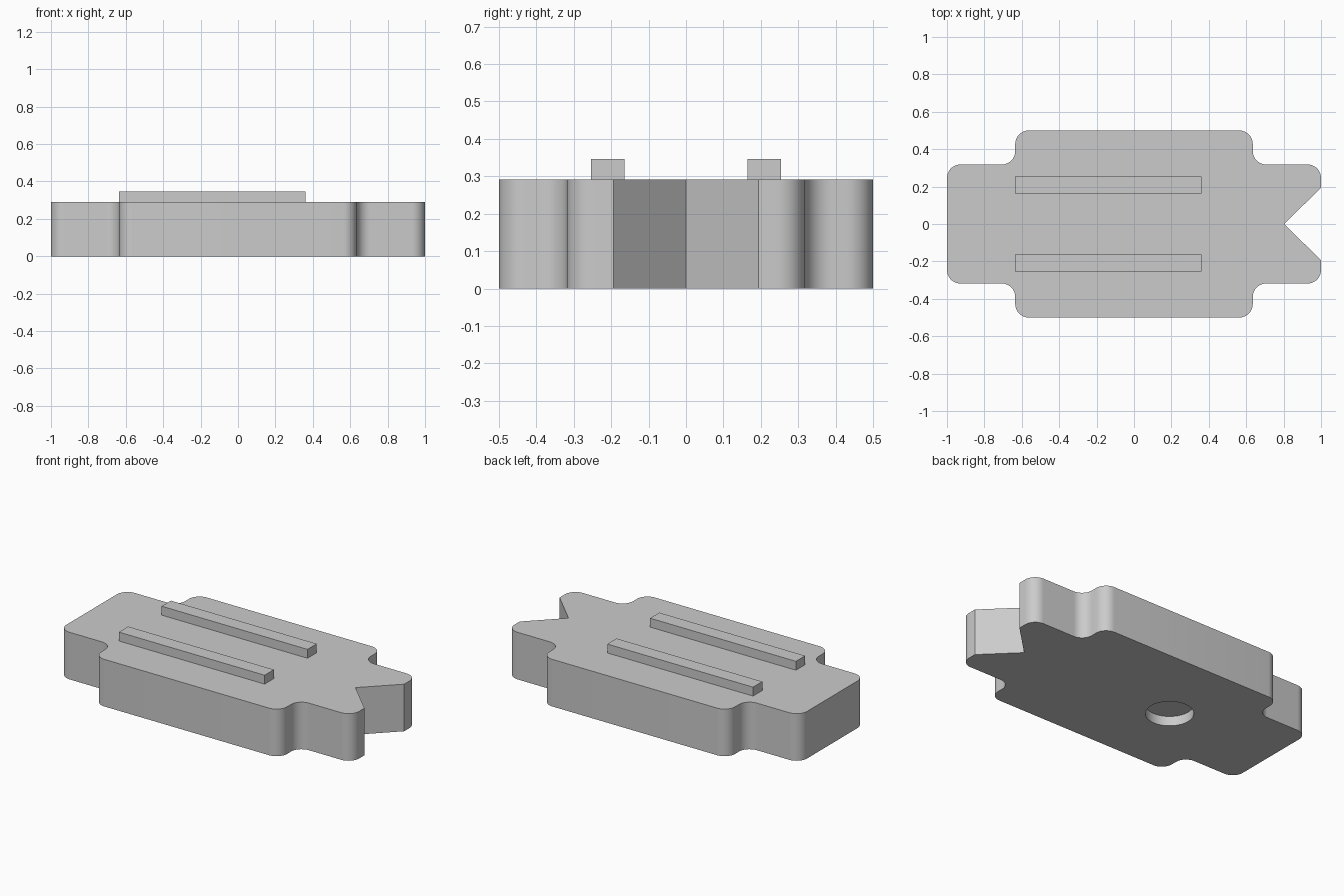
import bpy
import bmesh

# Remove the default object
if "Cube" in bpy.data.objects:
    bpy.data.objects.remove(bpy.data.objects["Cube"], do_unlink=True)

BODY_TOP = 0.291
RAIL_TOP = 0.346
FILLET = 0.072

grey = bpy.data.materials.new("light_grey")
grey.use_nodes = True
grey.diffuse_color = (0.6, 0.6, 0.6, 1)
grey.node_tree.nodes["Principled BSDF"].inputs["Base Color"].default_value = grey.diffuse_color


def add_object(name, bm):
    bmesh.ops.recalc_face_normals(bm, faces=bm.faces)
    mesh = bpy.data.meshes.new(name)
    bm.to_mesh(mesh)
    bm.free()
    mesh.materials.append(grey)
    obj = bpy.data.objects.new(name, mesh)
    bpy.context.collection.objects.link(obj)
    return obj


def prism(outline, bottom, top):
    """Extrude a flat outline upward between two heights."""
    bm = bmesh.new()
    base = bm.faces.new([bm.verts.new((x, y, bottom)) for x, y in outline])
    side = bmesh.ops.extrude_face_region(bm, geom=[base], use_keep_orig=True)["geom"]
    raised = [v for v in side if isinstance(v, bmesh.types.BMVert)]
    bmesh.ops.translate(bm, verts=raised, vec=(0, 0, top - bottom))
    return bm


# Body: stepped slab with a V notch in one end, mirrored across y
half = [(1, 0.194), (1, 0.318), (0.635, 0.318), (0.635, 0.5),
        (-0.635, 0.5), (-0.635, 0.318), (-1, 0.318)]
outline = [(0.803, 0)] + half + [(x, -y) for x, y in reversed(half)]
bm = prism(outline, 0, BODY_TOP)

# Round the upright corners, leaving the notch sharp
corners = [e for e in bm.edges
           if abs(e.verts[0].co.z - e.verts[1].co.z) > 0.1
           and abs(e.verts[0].co.y) > 0.3]
bmesh.ops.bevel(bm, geom=corners, offset=FILLET, offset_type='OFFSET',
                segments=10, profile=0.5, affect='EDGES')
body = add_object("body", bm)

# Shallow round recess in the underside
bm = bmesh.new()
bmesh.ops.create_cone(bm, cap_ends=True, segments=48, radius1=0.136,
                      radius2=0.136, depth=0.12)
recess = add_object("recess_cutter", bm)
recess.location = (-0.26, 0, 0)
recess.hide_render = True
cut = body.modifiers.new("recess", 'BOOLEAN')
cut.operation = 'DIFFERENCE'
cut.solver = 'EXACT'
cut.object = recess

bpy.ops.object.select_all(action='DESELECT')
body.select_set(True)
bpy.context.view_layer.objects.active = body
bpy.ops.object.modifier_apply(modifier=cut.name)
bpy.data.objects.remove(recess, do_unlink=True)
bpy.ops.object.shade_smooth_by_angle(angle=0.6)

# Two raised rails on the top
for name, side in (("rail_front", -1), ("rail_back", 1)):
    inner, outer = side * 0.164, side * 0.254
    corners = [(-0.636, inner), (0.36, inner), (0.36, outer), (-0.636, outer)]
    add_object(name, prism(corners, BODY_TOP, RAIL_TOP))
